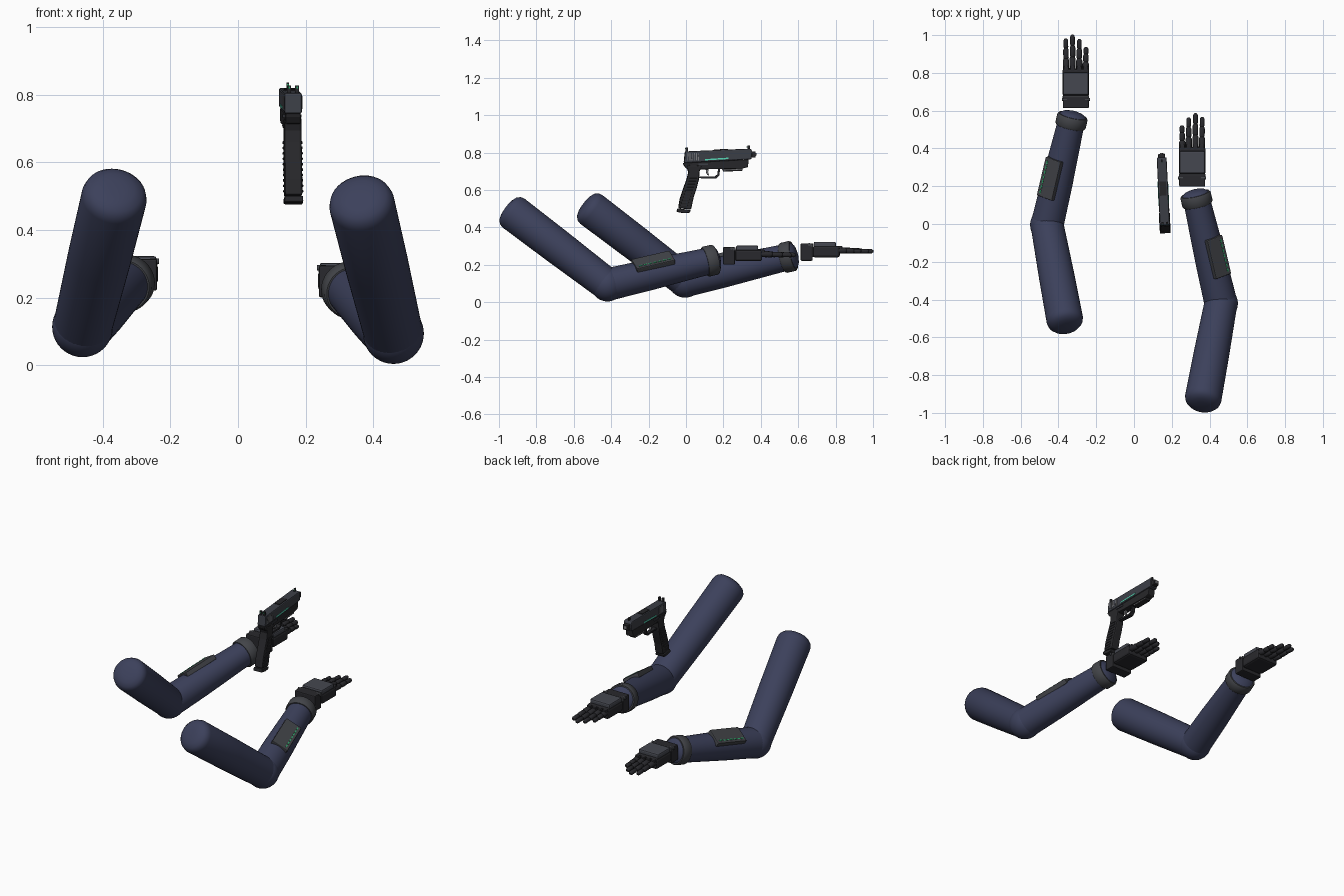
import bpy, bmesh, math
from mathutils import Vector, Matrix

if "Cube" in bpy.data.objects:
    bpy.data.objects.remove(bpy.data.objects["Cube"])


def material(name, r, g, b):
    m = bpy.data.materials.new(name)
    m.diffuse_color = (r, g, b, 1)
    m.use_nodes = True
    m.node_tree.nodes["Principled BSDF"].inputs["Base Color"].default_value = m.diffuse_color
    return m


NAVY = material("navy_sleeve", 0.045, 0.052, 0.105)
CUFF = material("cuff_grey", 0.055, 0.058, 0.066)
GLOVE = material("glove_black", 0.022, 0.022, 0.026)
PLATE = material("plate_grey", 0.06, 0.064, 0.08)
FRAME = material("frame_black", 0.02, 0.02, 0.023)
SLIDE = material("slide_gunmetal", 0.045, 0.049, 0.062)
GREEN = material("indicator_green", 0.03, 0.40, 0.15)
TEAL = material("stripe_teal", 0.10, 0.70, 0.48)
STEEL = material("light_steel", 0.20, 0.20, 0.21)


def finish(name, bm, mat, matrix=None, bevel=0, smooth=False):
    if matrix is not None:
        bm.transform(matrix)
    bmesh.ops.recalc_face_normals(bm, faces=bm.faces)
    me = bpy.data.meshes.new(name)
    bm.to_mesh(me)
    bm.free()
    me.materials.append(mat)
    ob = bpy.data.objects.new(name, me)
    bpy.context.collection.objects.link(ob)
    if bevel:
        mod = ob.modifiers.new("bevel", 'BEVEL')
        mod.width, mod.segments, mod.limit_method = bevel, 2, 'ANGLE'
    if smooth:
        bpy.ops.object.select_all(action='DESELECT')
        ob.select_set(True)
        bpy.context.view_layer.objects.active = ob
        bpy.ops.object.shade_smooth_by_angle(angle=math.radians(40))
    return ob


def lathe(name, start, direction, profile, mat, segs=40):
    """Round body from (distance, radius) pairs along a direction."""
    bm = bmesh.new()
    rings = []
    for d, r in profile:
        rings.append([bm.verts.new((r * math.cos(2 * math.pi * i / segs),
                                    r * math.sin(2 * math.pi * i / segs), d)) for i in range(segs)])
    for a, b in zip(rings, rings[1:]):
        for i in range(segs):
            j = (i + 1) % segs
            bm.faces.new((a[i], a[j], b[j], b[i]))
    bm.faces.new(rings[0])
    bm.faces.new(rings[-1])
    m = Matrix.Translation(start) @ direction.to_track_quat('Z', 'Y').to_matrix().to_4x4()
    return finish(name, bm, mat, m, smooth=True)


def box(name, center, size, mat, matrix=None, bevel=0):
    bm = bmesh.new()
    bmesh.ops.create_cube(bm, size=1)
    bm.transform(Matrix.Translation(center) @ Matrix.Diagonal((*size, 1)))
    return finish(name, bm, mat, matrix, bevel)


def prism(name, pts, half, mat, matrix=None, bevel=0, x=0):
    """Side profile in (y, z) extruded across x."""
    bm = bmesh.new()
    a = [bm.verts.new((x - half, y, z)) for y, z in pts]
    b = [bm.verts.new((x + half, y, z)) for y, z in pts]
    bm.faces.new(a)
    bm.faces.new(b)
    for i in range(len(pts)):
        j = (i + 1) % len(pts)
        bm.faces.new((a[i], a[j], b[j], b[i]))
    return finish(name, bm, mat, matrix, bevel)


def arm(side, sx, dy, dz):
    def P(x, y, z):
        return Vector((sx * x, y + dy, z + dz))

    shoulder, elbow, wrist = P(.36, -.957, .503), P(.46, -.42, .094), P(.331, .13, .222)

    # sleeve: upper arm with rounded end, elbow ball, tapered forearm
    d = elbow - shoulder
    L = d.length
    lathe(side + "_upper_arm", shoulder, d,
          [(-.004, .03), (0, .055), (.009, .078), (.025, .092), (.045, .097), (L * .5, .094), (L, .087)], NAVY)
    bm = bmesh.new()
    bmesh.ops.create_uvsphere(bm, u_segments=40, v_segments=20, radius=.09)
    finish(side + "_elbow", bm, NAVY, Matrix.Translation(elbow), smooth=True)
    u = wrist - elbow
    L = u.length
    lathe(side + "_forearm", elbow, u,
          [(0, .087), (L * .4, .083), (L, .071), (L + .03, .071), (L + .043, .055), (L + .05, .03)], NAVY)

    # wrist cuff
    lathe(side + "_cuff", elbow, u,
          [(L - .03, .068), (L - .03, .077), (L - .023, .082), (L + .023, .082), (L + .031, .077), (L + .031, .068)], CUFF)

    # forearm panel with dashed indicator
    u.normalize()
    n = Vector((sx * .54, 0, .84))
    n = (n - u * n.dot(u)).normalized()
    s = n.cross(u) * 1.0
    if s.x * sx < 0:
        s = -s
    c = elbow + u * (L * .455)
    m = Matrix((s, u, n)).transposed().to_4x4()
    m.translation = c
    box(side + "_forearm_panel", (0, 0, .077), (.1, .215, .03), CUFF, m, .005)
    for i in range(7):
        box(side + "_indicator_%d" % i, (.031, -.081 + i * .027, .0925), (.007, .018, .004), GREEN, m)

    # glove: wrist block, palm, back plate, side pins
    box(side + "_glove_wrist", P(.308, .23, .248), (.138, .064, .094), GLOVE, None, .006)
    box(side + "_glove_neck", P(.308, .265, .25), (.12, .04, .055), GLOVE)
    box(side + "_palm", P(.308, .335, .25), (.142, .145, .062), GLOVE, None, .012)
    box(side + "_hand_plate", P(.308, .327, .288), (.134, .118, .03), PLATE, None, .008)
    box(side + "_hand_strap", P(.308, .258, .284), (.14, .014, .018), CUFF, None, .003)
    for k in (-1, 1):
        lathe(side + "_pin", P(.308 + k * .06, .244, .288), Vector((k * sx, 0, 0)),
              [(-.012, .008), (.014, .008)], CUFF, 12)

    # four jointed fingers, shortest on the inner side
    for i, (x, tip) in enumerate(((.256, .522), (.290, .564), (.325, .587), (.359, .567))):
        a, b = P(x, .385, .258), P(x + (x - .308) * .04, tip, .252)
        F = (b - a).length
        prof = [(0, .017)]
        for t0, t1, r in ((.02, .4, .0165), (.42, .7, .0145), (.72, .97, .0125)):
            prof += [(F * t0, r * .8), (F * t0 + .006, r), (F * t1 - .006, r), (F * t1, r * .8)]
        prof.append((F, .005))
        lathe(side + "_finger_%d" % i, a, b - a, prof, GLOVE, 14)
        box(side + "_knuckle_%d" % i, P(x, .405, .268), (.027, .034, .026), GLOVE, None, .006)


arm("right", 1, 0, 0)
arm("left", -1, .415, .02)

# ---- sidearm, turned slightly about the vertical ----
G = Matrix.Translation((.155, .17, 0)) @ Matrix.Rotation(math.radians(2.7), 4, 'Z') @ Matrix.Translation((0, -.17, 0))


def top(y):
    return .806 + y * .042


prism("slide", [(-.012, .744), (.35, .764), (.353, .808), (.345, .821), (-.006, .806)], .026, SLIDE, G, .006)
prism("muzzle", [(.345, .772), (.372, .774), (.372, .806), (.345, .806)], .018, FRAME, G, .004)
prism("barrel", [(.36, .781), (.376, .782), (.376, .799), (.36, .798)], .009, STEEL, G, .003)
prism("frame", [(-.016, .744), (.335, .763), (.33, .722), (.3, .714), (.08, .71), (0, .715), (-.014, .735)],
      .023, FRAME, G, .004)
prism("lower_rail", [(.19, .718), (.305, .722), (.3, .702), (.2, .698)], .017, FRAME, G, .003)

# grip with curved back, magazine base and side ribs
prism("grip", [(.0, .735), (.085, .73), (.072, .70), (.068, .655), (.056, .61), (.04, .56), (.026, .495),
               (-.042, .503), (-.034, .55), (-.018, .60), (.004, .66), (.012, .695)], .026, FRAME, G, .007)
prism("magazine_base", [(-.046, .502), (.024, .492), (.018, .478), (-.015, .476), (-.05, .483)], .028, FRAME, G, .004)
for i in range(10):
    z = .515 + i * .016
    y = -.012 + i * .0055
    box("grip_rib", (0, y, z), (.058, .042, .008), FRAME, G, .002)
    box("back_ridge", (0, y - .022, z), (.032, .008, .008), FRAME, G)

# trigger guard and trigger
prism("guard_bottom", [(.06, .672), (.155, .672), (.168, .684), (.172, .716), (.182, .716), (.178, .678),
                       (.16, .661), (.06, .663)], .012, FRAME, G)
prism("trigger", [(.105, .715), (.122, .715), (.118, .695), (.124, .676), (.114, .68), (.107, .695)], .006, STEEL, G)

# sights
for k in (-1, 1):
    box("rear_sight", (k * .012, .004, .815), (.012, .014, .026), FRAME, G)
    box("rear_sight_dot", (k * .012, -.004, .822), (.005, .004, .005), GREEN, G)
box("front_sight", (0, .335, .826), (.008, .014, .022), FRAME, G)
box("front_sight_dot", (0, .327, .83), (.005, .004, .005), GREEN, G)

# slide details on top and both sides
prism("ejection_port", [(.15, top(.15)), (.225, top(.225)), (.225, top(.225) + .004), (.15, top(.15) + .004)],
      .017, FRAME, G)
for k in (-1, 1):
    prism("slide_stripe", [(.1, .758), (.225, .765), (.225, .773), (.1, .765)], .002, TEAL, G, x=k * .0262)
    prism("rail_line", [(.2, .705), (.298, .709), (.298, .713), (.2, .709)], .0015, STEEL, G, x=k * .0172)
    for i in range(6):
        y = .006 + i * .0115
        prism("serration", [(y, .758), (y + .004, .758), (y + .005, .797), (y + .001, .797)],
              .002, STEEL, G, x=k * .0258)
    box("slide_catch", (k * .0245, .09, .738), (.006, .05, .009), SLIDE, G)
